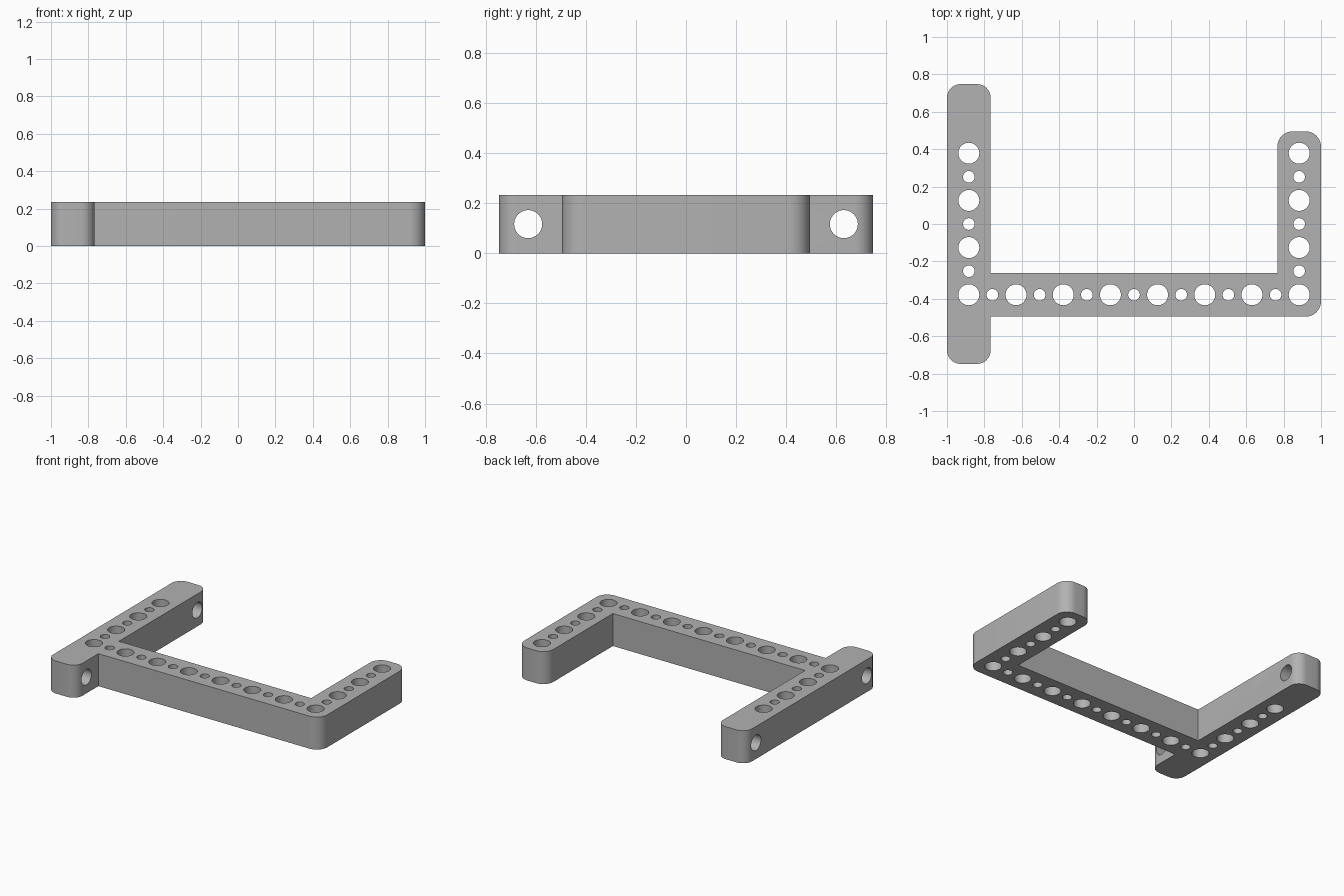
import bpy, bmesh
from math import cos, sin, pi
from mathutils import Vector, Matrix

old = bpy.data.objects.get("Cube")
if old:
    bpy.data.objects.remove(old, do_unlink=True)

PITCH = 0.2523            # spacing of the large holes
HALF = 0.117              # half the beam width
HEIGHT = 2 * HALF
ARM_X = 3.5 * PITCH       # centre lines of the two arms
BAR_Y = -1.5 * PITCH      # centre line of the cross bar
LONG_Y = 2.5 * PITCH + HALF
SHORT_Y = 1.5 * PITCH + HALF
BIG, SMALL = 0.056, 0.031
R_LONG, R_SHORT = 0.073, 0.083

grey = bpy.data.materials.new("plain_grey")
grey.use_nodes = True
colour = (0.445, 0.445, 0.445, 1)
grey.diffuse_color = colour
grey.node_tree.nodes["Principled BSDF"].inputs["Base Color"].default_value = colour


def make_object(name, bm):
    bmesh.ops.recalc_face_normals(bm, faces=bm.faces)
    mesh = bpy.data.meshes.new(name)
    bm.to_mesh(mesh)
    bm.free()
    mesh.materials.append(grey)
    obj = bpy.data.objects.new(name, mesh)
    bpy.context.collection.objects.link(obj)
    return obj


def rounded(corners, steps=10):
    """Outline points, with an arc at each corner whose radius is not zero."""
    points = []
    for i, (x, y, r) in enumerate(corners):
        p = Vector((x, y, 0))
        if not r:
            points.append(p)
            continue
        before = Vector((*corners[i - 1][:2], 0))
        after = Vector((*corners[(i + 1) % len(corners)][:2], 0))
        a, b = (before - p).normalized(), (after - p).normalized()
        for k in range(steps + 1):
            t = pi / 2 * k / steps
            points.append(p + r * (a + b - b * cos(t) - a * sin(t)))
    return points


# Frame outline: long arm, cross bar and short arm
out, inn = ARM_X + HALF, ARM_X - HALF
outline = rounded([
    (-out, -LONG_Y, R_LONG), (-inn, -LONG_Y, R_LONG),
    (-inn, BAR_Y - HALF, 0), (out, BAR_Y - HALF, R_SHORT),
    (out, SHORT_Y, R_SHORT), (inn, SHORT_Y, R_SHORT),
    (inn, BAR_Y + HALF, 0), (-inn, BAR_Y + HALF, 0),
    (-inn, LONG_Y, R_LONG), (-out, LONG_Y, R_LONG)])
bm = bmesh.new()
base = bm.faces.new([bm.verts.new(p) for p in outline])
top = bmesh.ops.extrude_face_region(bm, geom=[base])["geom"]
bmesh.ops.translate(bm, vec=(0, 0, HEIGHT),
                    verts=[v for v in top if isinstance(v, bmesh.types.BMVert)])
frame = make_object("bracket_frame", bm)

# Cutters for all the holes
cut = bmesh.new()


def hole(x, y, radius, turn=Matrix()):
    place = Matrix.Translation((x, y, HEIGHT / 2)) @ turn
    bmesh.ops.create_cone(cut, cap_ends=True, segments=40, radius1=radius,
                          radius2=radius, depth=0.4, matrix=place)


# Upright holes alternate between large and small
for i in range(15):
    hole(-ARM_X + i * PITCH / 2, BAR_Y, SMALL if i % 2 else BIG)
for side in (-1, 1):
    for i in range(1, 7):
        hole(side * ARM_X, BAR_Y + i * PITCH / 2, SMALL if i % 2 else BIG)

# Sideways holes at both ends of the long arm
for end in (-1, 1):
    hole(-ARM_X, end * 2.5 * PITCH, BIG, Matrix.Rotation(pi / 2, 4, "Y"))
cutter = make_object("hole_cutter", cut)
cutter.hide_render = True

# Drill the frame and shade its curved walls
boolean = frame.modifiers.new("holes", "BOOLEAN")
boolean.operation = "DIFFERENCE"
boolean.solver = "EXACT"
boolean.object = cutter
bpy.ops.object.select_all(action="DESELECT")
bpy.context.view_layer.objects.active = frame
frame.select_set(True)
bpy.ops.object.modifier_apply(modifier=boolean.name)
bpy.data.objects.remove(cutter, do_unlink=True)
bpy.ops.object.shade_smooth_by_angle()
